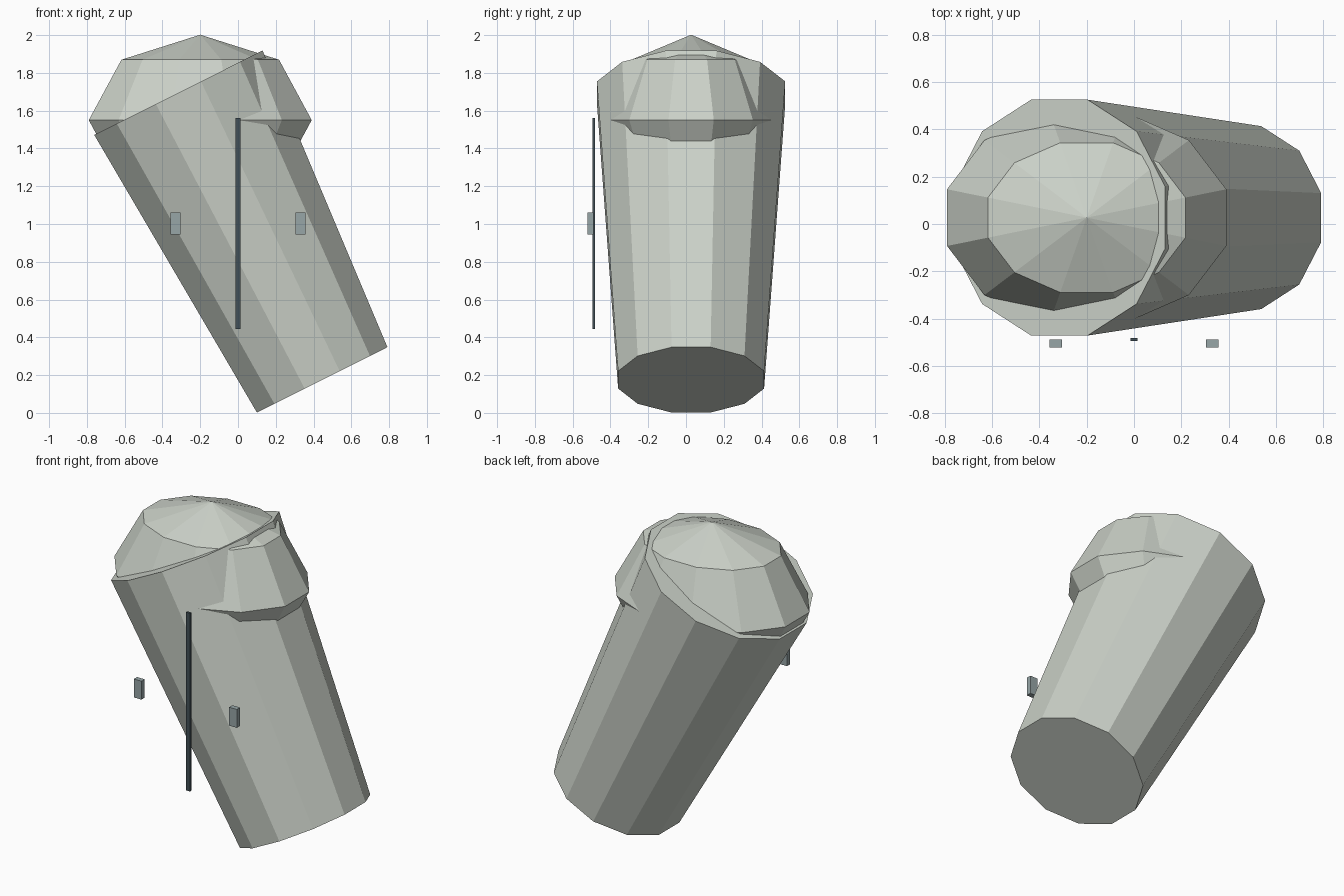
import bpy, math
from mathutils import Matrix

if "Cube" in bpy.data.objects:
    bpy.data.objects.remove(bpy.data.objects["Cube"])


def material(name, rgb):
    m = bpy.data.materials.new(name)
    m.diffuse_color = (*rgb, 1)
    m.use_nodes = True
    m.node_tree.nodes["Principled BSDF"].inputs["Base Color"].default_value = m.diffuse_color
    return m


SAGE = material("pale sage grey", (0.60, 0.64, 0.58))
STEEL = material("blue grey", (0.31, 0.38, 0.39))
SLATE = material("dark slate", (0.055, 0.08, 0.095))
CY = 0.027  # the body sits slightly behind the centre line


def finish(name, mat):
    ob = bpy.context.object
    ob.name = name
    ob.data.materials.append(mat)
    return ob


def box(name, mat, center, size):
    bpy.ops.mesh.primitive_cube_add(size=1, location=center)
    ob = finish(name, mat)
    ob.data.transform(Matrix.Diagonal((*size, 1)))


# leaning tapered body, twelve flat sides, closed at both ends
bpy.ops.mesh.primitive_cone_add(vertices=12, radius1=0.40, radius2=0.516, depth=1.70)
body = finish("body", SAGE)
body.data.transform(Matrix.Rotation(math.radians(15), 4, 'Z'))
body.location = (0.065, CY, 0.935)
body.rotation_euler = (0, math.radians(-26.6), 0)

# upright faceted dome set into the top of the body
bpy.ops.mesh.primitive_uv_sphere_add(segments=12, ring_count=4, radius=1)
dome = finish("dome", SAGE)
dome.data.transform(Matrix.Rotation(math.radians(15), 4, 'Z'))
dome.location = (-0.20, CY, 1.55)
dome.scale = (0.611, 0.463, 0.452)

# thin upright strip and two small blocks in front
box("front_strip", SLATE, (0, -0.488, 1.0025), (0.028, 0.014, 1.115))
for side, label in ((-1, "left"), (1, "right")):
    box(label + "_block", STEEL, (side * 0.33, -0.505, 1.0025), (0.053, 0.032, 0.115))
